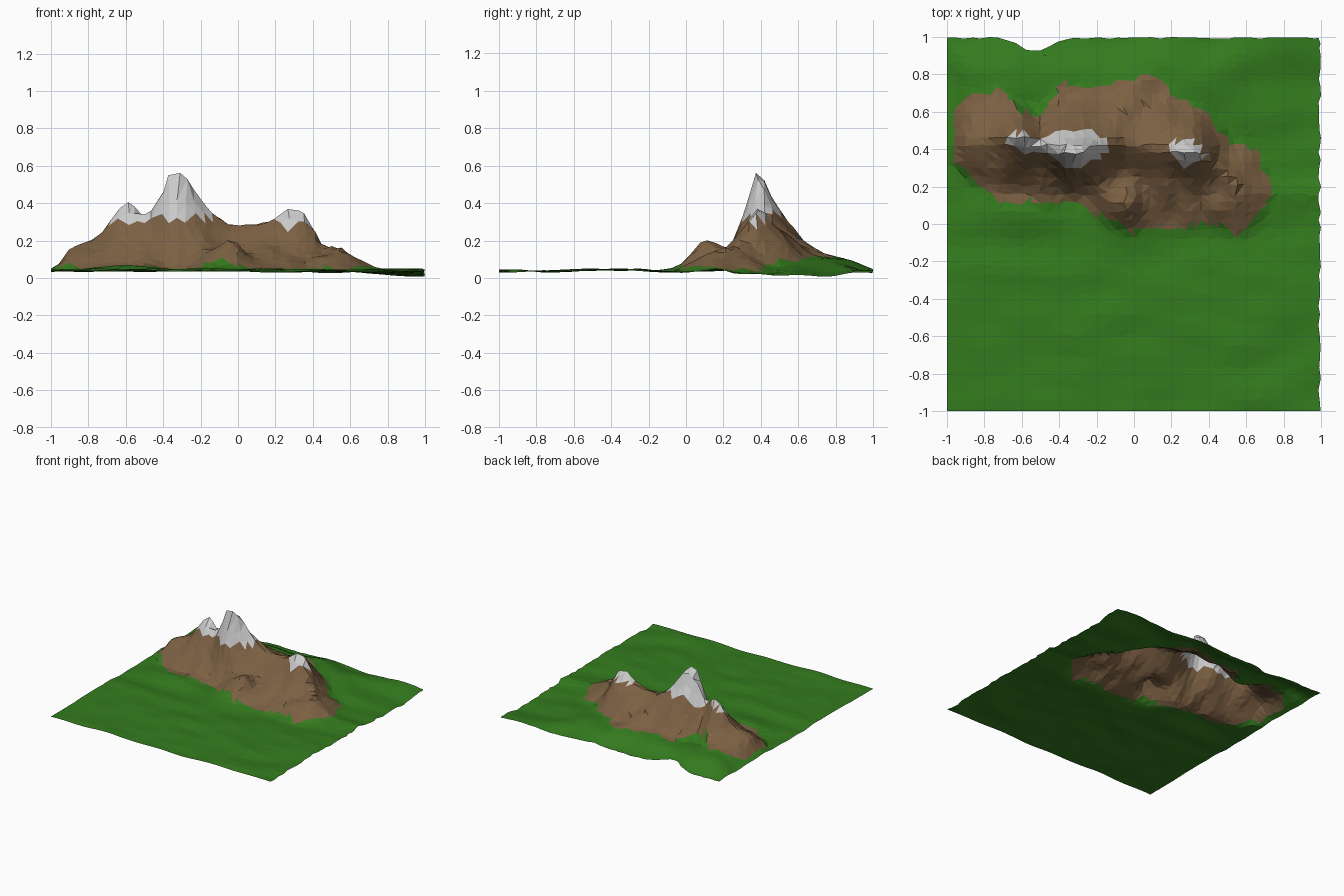
import bpy, bmesh, math, random
from mathutils import Vector, noise

if "Cube" in bpy.data.objects:
    bpy.data.objects.remove(bpy.data.objects["Cube"])

random.seed(4)
N = 44

# Curves read along x: crest height, crest position, front foot, back foot
CREST_Z = [(-1, .05), (-.95, .08), (-.9, .16), (-.8, .2), (-.75, .21), (-.68, .31), (-.6, .415),
           (-.5, .345), (-.44, .37), (-.38, .54), (-.34, .59), (-.28, .545), (-.21, .43),
           (-.15, .36), (-.03, .28), (.1, .29), (.2, .32), (.28, .38), (.35, .35),
           (.4, .28), (.45, .18), (.55, .16), (.62, .11), (.75, .05)]
CREST_Y = [(-1, .42), (-.6, .47), (-.5, .43), (-.34, .375), (-.1, .45), (.1, .41), (.4, .38), (.55, .2), (.72, .16)]
FRONT = [(-.97, .38), (-.93, .32), (-.85, .22), (-.7, .12), (-.35, .12), (-.2, .05), (0, -.04), (.3, -.01),
         (.5, 0), (.55, -.05), (.65, .02), (.71, .1), (.73, .2)]
BACK = [(-.97, .45), (-.95, .6), (-.9, .68), (-.7, .71), (-.6, .6), (-.5, .57), (-.4, .75), (-.2, .74),
        (.1, .8), (.25, .65), (.38, .62), (.5, .44), (.65, .4), (.71, .27), (.73, .2)]


def curve(pts, x):
    if x <= pts[0][0]:
        return pts[0][1]
    for (a, u), (b, v) in zip(pts, pts[1:]):
        if x <= b:
            return u + (v - u) * (x - a) / (b - a)
    return pts[-1][1]


def smooth_curve(pts, x, r=.05):
    return sum(curve(pts, x + r * s) for s in (-1, -.5, 0, .5, 1)) / 5


def bump(x, y, cx, cy, rx, ry):
    return math.exp(-((x - cx) / rx) ** 2 - ((y - cy) / ry) ** 2)


def step(a, b, v):
    t = min(1, max(0, (v - a) / (b - a)))
    return t * t * (3 - 2 * t)


def height(x, y):
    n = noise.noise(Vector((x * 3, y * 6, 2)))
    ground = .036 + .016 * n + .01 * bump(x, y, 0, -.45, 2, .25)
    ground -= .025 * bump(x, y, .95, .6, .2, .35)
    # grassy shoulder behind the mountain and around its left end
    w = y + .05 * noise.noise(Vector((x * 4, 0, 9)))
    shoulder = .07 * step(1.02, .8, w) * step(.25, .5, y) * step(.7, .2, x) * step(-1.04, -.82, x)
    ground += shoulder + .03 * bump(x, y, -.6, .06, .25, .1)
    c = smooth_curve(CREST_Y, x)
    foot = smooth_curve(FRONT, x) - .05 if y < c else smooth_curve(BACK, x) + .05
    t = max(0, abs(y - c) - .012) / max(.08, abs(foot - c))
    rise = max(0, curve(CREST_Z, x) - ground)
    tall = min(1, rise / .5)
    # tall crests fall away steeply, low ones are rounder
    p = 1.1 + 1.5 * tall if y < c else 1.0 + 1.3 * tall
    z = ground + rise * max(0, 1 - t) ** p
    # front knoll and side spur
    z += .115 * bump(x, y, -.04, .09, .12, .1) + .03 * bump(x, y, .5, .08, .14, .1)
    # gullies
    g = noise.noise(Vector((x * 9, y * 5, 7)))
    return max(.002, z + g * .05 * step(.0, .5, t) * step(1.0, .6, t) * min(1, rise / .15))


def part_of(p):
    x, y, z = p
    j = .02 * noise.noise(Vector((x * 20, y * 20, 3)))
    if z > .325 + 2 * j - .025 * step(0, .2, x) - .02 * step(-.4, -.5, x) + .025 * step(.42, .5, y):
        return "snow_caps"
    if -.96 < x < .72 and curve(FRONT, x) + j < y < curve(BACK, x) + j:
        return "rock_slopes"
    return "meadow"


# Warped sheet of points, packed closer around the mountain
pts = []
for i in range(N + 1):
    row = []
    for k in range(N + 1):
        x, v = -1 + 2 * i / N, -1 + 2 * k / N
        y = v + .16 * (1 - v * v)
        if 0 < i < N:
            x += random.uniform(-.012, .012)
        if 0 < k < N:
            y += random.uniform(-.01, .01)
        # notch in the back edge, slightly ragged right edge
        if k >= N - 2:
            y -= (.05, .07, .075)[k - N + 2] * bump(x, 0, -.53, 0, .1, 1)
        if k == N:
            y -= random.uniform(0, .01)
        if i == N:
            x -= random.uniform(0, .015)
        row.append(Vector((x, y, height(x, y))))
    pts.append(row)

COLORS = {"meadow": (.034, .2, .013, 1), "rock_slopes": (.2, .118, .056, 1), "snow_caps": (.75, .75, .75, 1)}
tris = {name: [] for name in COLORS}
for i in range(N):
    for k in range(N):
        a, b, c, d = pts[i][k], pts[i + 1][k], pts[i + 1][k + 1], pts[i][k + 1]
        # fold each cell along the diagonal with the smaller height change
        pair = ((a, b, c), (a, c, d)) if abs(a.z - c.z) < abs(b.z - d.z) else ((a, b, d), (b, c, d))
        for tri in pair:
            tris[part_of(sum(tri, Vector()) / 3)].append(tri)

# One flat-shaded object for each surface
for name, color in COLORS.items():
    bm = bmesh.new()
    for tri in tris[name]:
        bm.faces.new([bm.verts.new(p) for p in tri])
    bmesh.ops.remove_doubles(bm, verts=bm.verts, dist=1e-5)
    mesh = bpy.data.meshes.new(name)
    bm.to_mesh(mesh)
    bm.free()
    mat = bpy.data.materials.new(name)
    mat.diffuse_color = color
    mat.use_nodes = True
    mat.node_tree.nodes["Principled BSDF"].inputs["Base Color"].default_value = mat.diffuse_color
    mesh.materials.append(mat)
    bpy.context.collection.objects.link(bpy.data.objects.new(name, mesh))
